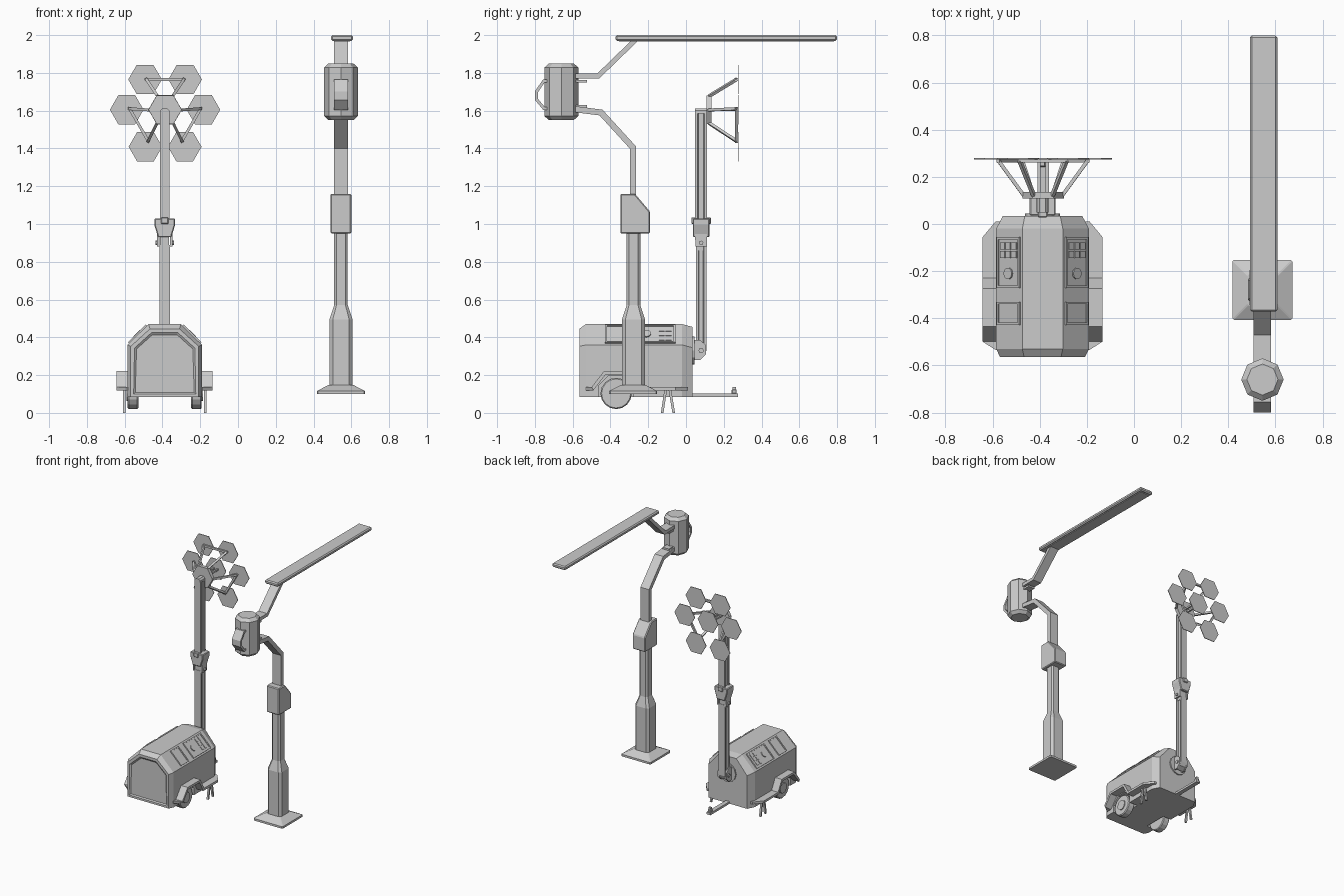
import bpy, bmesh, math
from mathutils import Vector, Matrix

if "Cube" in bpy.data.objects:
    bpy.data.objects.remove(bpy.data.objects["Cube"])

TX = -0.388          # trailer centre line
PX, PY = 0.545, -0.278   # lamp post centre


def finish(name, bm, bevel=0):
    bmesh.ops.recalc_face_normals(bm, faces=bm.faces)
    me = bpy.data.meshes.new(name)
    bm.to_mesh(me)
    bm.free()
    ob = bpy.data.objects.new(name, me)
    bpy.context.collection.objects.link(ob)
    if bevel:
        m = ob.modifiers.new("bevel", 'BEVEL')
        m.width, m.segments = bevel, 1
    return ob


def loft_into(bm, rings):
    vs = [[bm.verts.new(p) for p in r] for r in rings]
    n = len(vs[0])
    for a, b in zip(vs, vs[1:]):
        for i in range(n):
            bm.faces.new((a[i], a[(i + 1) % n], b[(i + 1) % n], b[i]))
    return bm.faces.new(vs[0]), bm.faces.new(vs[-1])


def loft(name, rings, bevel=0):
    bm = bmesh.new()
    loft_into(bm, rings)
    return finish(name, bm, bevel)


def box(name, x, y, z, bevel=0):
    return loft(name, [[(x[i], y[j], c) for i, j in ((0, 0), (1, 0), (1, 1), (0, 1))] for c in z], bevel)


def prism_x(name, pts, x0, x1, bevel=0):
    return loft(name, [[(x, y, z) for y, z in pts] for x in (x0, x1)], bevel)


def prism_y(name, pts, y0, y1, bevel=0):
    return loft(name, [[(x, y, z) for x, z in pts] for y in (y0, y1)], bevel)


def circle(n, r, cu, cv, turn=0):
    return [(cu + r * math.cos(math.tau * (i + turn) / n), cv + r * math.sin(math.tau * (i + turn) / n)) for i in range(n)]


def strip(name, path, t, xs):
    """Bent plate following a y-z path; xs gives (inner, outer) x at each point."""
    P = [Vector(p) for p in path]
    rings = []
    for i, p in enumerate(P):
        a = (p - P[i - 1]).normalized() if i else (P[1] - p).normalized()
        b = (P[i + 1] - p).normalized() if i < len(P) - 1 else a
        m = (a + b).normalized()
        n = Vector((-m.y, m.x)) * (t / 2 / max(m.dot(a), 0.4))
        x0, x1 = xs[i]
        rings.append([(x0, *(p + n)), (x1, *(p + n)), (x1, *(p - n)), (x0, *(p - n))])
    return loft(name, rings)


def bars(name, segs, w):
    """Square rods between pairs of points."""
    bm = bmesh.new()
    for p, q in segs:
        p, q = Vector(p), Vector(q)
        d = (q - p).normalized()
        u = d.cross(Vector((0, 1, 0)) if abs(d.y) < 0.9 else Vector((0, 0, 1))).normalized() * w / 2
        v = d.cross(u)
        loft_into(bm, [[c + u + v, c - u + v, c - u - v, c + u - v] for c in (p, q)])
    return finish(name, bm)


def oct_ring(cx, cy, hx, hy, c, z):
    q = [(hx, hy - c), (hx - c, hy), (c - hx, hy), (-hx, hy - c), (-hx, c - hy), (c - hx, -hy), (hx - c, -hy), (hx, c - hy)]
    return [(cx + x, cy + y, z) for x, y in q]


# ---- trailer body: chamfered shell with recessed front panel
def body_ring(y, w, zs, tw, zt):
    return [(TX + x, y, z) for x, z in ((-w, .085), (w, .085), (w, zs), (tw, zt), (-tw, zt), (-w, zs))]

bm = bmesh.new()
front, back = loft_into(bm, [body_ring(-.565, .18, .352, .078, .445), body_ring(-.53, .197, .36, .086, .47),
                             body_ring(-.02, .197, .36, .086, .47), body_ring(.035, .168, .345, .075, .455)])
bmesh.ops.recalc_face_normals(bm, faces=bm.faces)
bmesh.ops.inset_individual(bm, faces=[front], thickness=.022)
bmesh.ops.inset_individual(bm, faces=[front], thickness=.012, depth=-.008)
body = finish("trailer_body", bm)
for s in (-1, 1):
    cut = prism_x("wheel_well_cutter", circle(8, .1, -.37, .105, .5), TX + s * .125, TX + s * .3)
    cut.hide_render = True
    cut.hide_viewport = True
    m = body.modifiers.new("wheel_well", 'BOOLEAN')
    m.object, m.operation, m.solver = cut, 'DIFFERENCE', 'EXACT'

# ---- parts on both sides of the trailer
for s in (-1, 1):
    side = "right" if s > 0 else "left"
    outer = [.2, .254, .254, .254, .254, .254, .2]
    strip(side + "_fender", [(-.534, .128), (-.495, .128), (-.43, .212), (-.28, .212), (-.235, .128), (-.055, .128), (.01, .128)],
          .018, [(TX + s * .17, TX + s * o) for o in outer])
    wheel = prism_x(side + "_wheel", circle(16, .083, -.37, .103), TX + s * .14, TX + s * .196, .006)
    prism_x(side + "_wheel_hub", circle(12, .04, -.37, .103), TX + s * .19, TX + s * .203)
    for tag, y in (("front", -.127), ("rear", -.066)):
        x0, x1 = TX + s * .207, TX + s * .222
        ym = -.0965 + (y + .0965) * .35
        prism_x(f"{side}_{tag}_stabiliser_leg", [(y - .006, 0), (y + .008, 0), (ym + .007, .125), (ym - .007, .125)], x0, x1)

    # roof panels laid on the sloping face
    u = Vector((s * .111, 0, -.11)).normalized()
    n = Vector((s * .11, 0, .111)).normalized()
    centre = Vector((TX + s * .1415, 0, .415))

    def plate(name, a, y, h, h0=-.003):
        ring = [(a[0], y[0]), (a[1], y[0]), (a[1], y[1]), (a[0], y[1])]
        loft(side + name, [[centre + u * i + Vector((0, j, 0)) + n * k for i, j in ring] for k in (h0, h)])
    for nm, y in (("_control_panel", (-.272, -.055)), ("_hatch", (-.428, -.33))):
        plate(nm, (-.066, .066), y, .003)
        for i, (a, yy) in enumerate((((-.066, -.058), y), ((.058, .066), y),
                                     ((-.058, .058), (y[0], y[0] + .01)), ((-.058, .058), (y[1] - .01, y[1])))):
            plate(f"{nm}_rim_{i + 1}", a, yy, .009)
    for i in range(3):
        for j in range(2):
            a, y = -.048 + i * .034, -.108 - j * .036
            plate(f"_button_{i}_{j}", (a, a + .028), (y, y + .03), .008)
    loft(side + "_knob", [[centre + u * a + Vector((0, b, 0)) + n * k for a, b in circle(10, .025, 0, -.21)] for k in (0, .01)])

# ---- tow bar
box("tow_bar", (TX - .017, TX + .017), (-.02, .275), (.085, .102))
box("tow_coupling", (TX - .013, TX + .013), (.242, .268), (.1, .125), .004)
box("tow_coupling_cap", (TX - .009, TX + .009), (.246, .264), (.12, .137))

# ---- mast with hinge
def mast(name, y0, y1, z0, z1, w):
    g, ya, yb = w - .009, y0 + .013, y1 - .013
    half = [(w, y0), (w, ya), (g, ya + .004), (g, yb - .004), (w, yb), (w, y1)]
    sec = half + [(-x, y) for x, y in reversed(half)]
    return loft(name, [[(TX + x, y, z) for x, y in sec] for z in (z0, z1)])

mast("lower_mast", .052, .108, .33, .89, .028)
mast("upper_mast", .048, .11, 1.02, 1.585, .026)
prism_y("mast_top_cap", [(TX - .026, 1.585), (TX + .026, 1.585), (TX + .024, 1.6), (TX + .013, 1.612),
                         (TX - .013, 1.612), (TX - .024, 1.6)], .048, .11)
prism_y("mast_mount_disc", circle(12, .075, TX, .33), .02, .045)
prism_x("mast_foot", [(.045, .30), (.06, .28), (.095, .30), (.108, .33), (.108, .37), (.052, .37)], TX - .028, TX + .028)
for s in (-1, 1):
    prism_x("mast_pivot_plate", [(.035, .28), (.075, .28), (.105, .31), (.105, .36), (.075, .385), (.035, .385)],
            TX + s * .028, TX + s * .038)
    prism_x("mast_pivot_bolt", circle(8, .014, .08, .33), TX + s * .036, TX + s * .046)
    prism_x("hinge_bolt", circle(8, .012, .08, .9), TX + s * .03, TX + s * .05)
    prism_x("hinge_cheek", [(.05, .88), (.11, .88), (.112, .95), (.048, .95)], TX + s * .028, TX + s * .04)
    box("hinge_lug", (TX - .02, TX + .02), (.08 + s * .04 - .012, .08 + s * .04 + .012), (1.0, 1.035), .004)
prism_y("hinge_collar", [(TX - .035, .93), (TX + .035, .93), (TX + .055, .995), (TX + .055, 1.03),
                         (TX - .055, 1.03), (TX - .055, .995)], .036, .124, .005)
box("hinge_core", (TX - .024, TX + .024), (.055, .105), (.86, 1.03))

# ---- hexagonal lamp cluster and its struts
HZ, HX, HY = 1.605, TX + .002, .276
spots = [(0, 0), (-.106, .16), (.106, .16), (-.203, 0), (.203, 0), (-.104, -.196), (.104, -.196)]
for i, (x, z) in enumerate(spots):
    prism_y(f"hex_lamp_{i + 1}", circle(6, .089, HX + x, HZ + z), HY - .002, HY + .003)
prism_y("lamp_hub", circle(6, .088, HX, HZ), .108, .135)
arms = []
for k in range(3):
    rot = Matrix.Rotation(math.tau * k / 3, 3, 'Y')
    c = Vector((HX, 0, HZ))
    pt = lambda x, y, z: c + rot @ Vector((x, 0, z)) + Vector((0, y, 0))
    arms += [(pt(-.04, .122, .072), pt(-.1, HY - .006, .162)), (pt(.04, .122, .072), pt(.1, HY - .006, .162)),
             (pt(-.106, HY - .008, .16), pt(.106, HY - .008, .16))]
bars("lamp_struts", arms, .015)
bars("lamp_centre_struts", [((HX + s * .018, .12, HZ), (HX + s * .018, HY, HZ)) for s in (-1, 1)], .013)

# ---- lamp post
BY = -.28
loft("post_base", [oct_ring(PX, BY, h, h, .006, z) for h, z in ((.127, .1), (.127, .116), (.065, .148))])
loft("post", [oct_ring(PX, PY, a, a, c, z) for a, c, z in ((.061, .018, .14), (.061, .018, .495),
                                                           (.036, .012, .57), (.036, .012, .97))])
prism_x("post_box", [(-.348, .95), (-.19, .95), (-.19, 1.065), (-.27, 1.16), (-.348, 1.16)], PX - .055, PX + .055, .006)
xs = [(PX - .037, PX + .037)] * 4
strip("lower_arm", [(-.281, 1.14), (-.281, 1.405), (-.45, 1.59), (-.59, 1.608)], .032, xs)
strip("upper_arm", [(-.59, 1.783), (-.465, 1.783), (-.265, 1.977)], .026, xs)
for nm, z in (("lower", 1.622), ("upper", 1.755)):
    box(nm + "_arm_bracket", (PX - .028, PX + .028), (-.6, -.525), (z - .007, z + .007))

# ---- octagonal lamp housing with front handle
LY = -.66
loft("lamp_housing", [[(x, y, z) for x, y in circle(8, r, PX, LY)] for r, z in
                      ((.066, 1.55), (.09, 1.572), (.09, 1.828), (.066, 1.85))])
strip("housing_handle", [(-.73, 1.758), (-.752, 1.758), (-.792, 1.7), (-.792, 1.66), (-.752, 1.612), (-.73, 1.612)], .016,
      [(PX - .037, PX + .037)] * 6)

# ---- long overhead light bar
box("light_bar", (.492, .608), (-.372, .8), (1.97, 2.0), .008)
box("light_bar_lens", (.507, .593), (-.355, .783), (1.965, 1.975))
